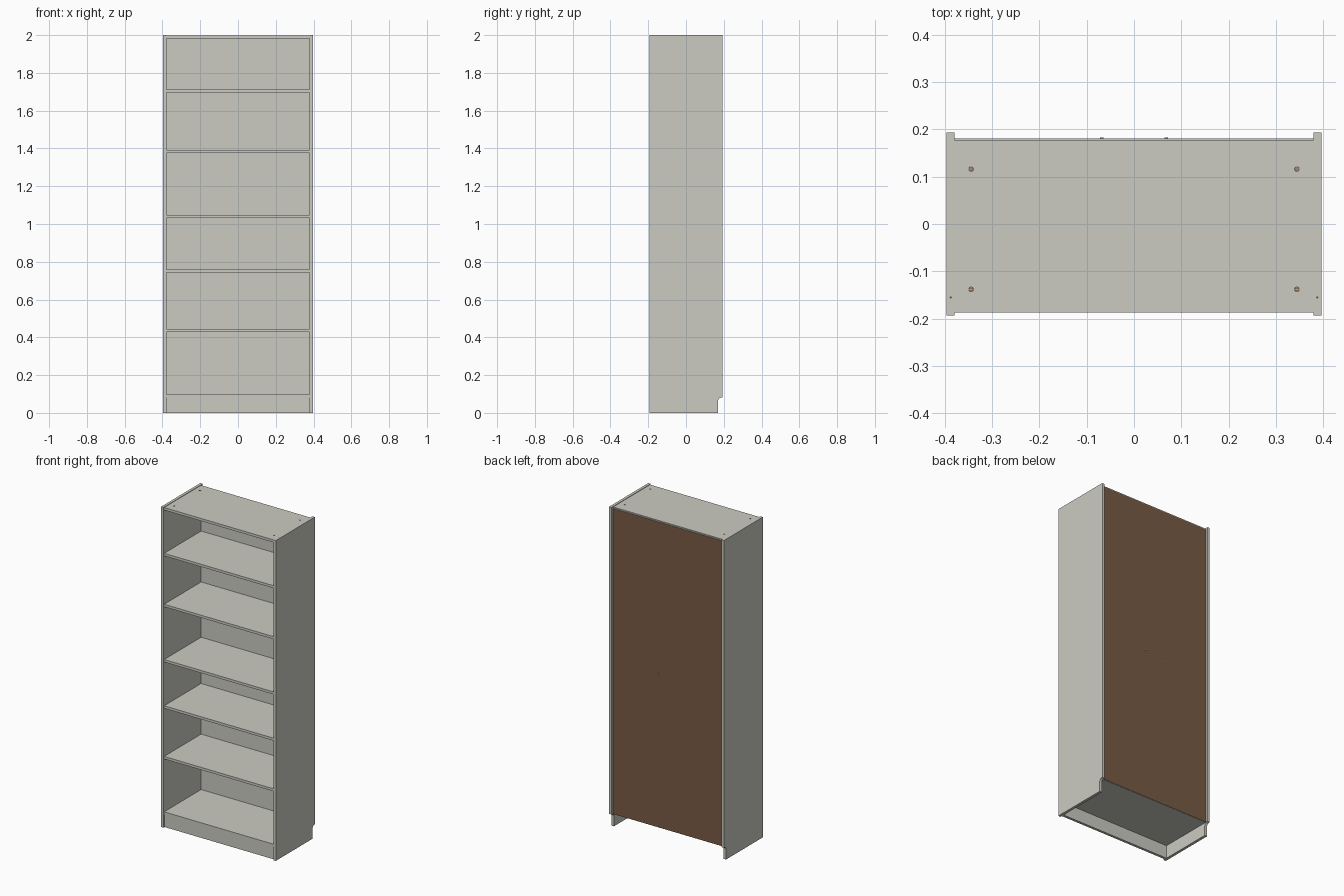
import bpy, bmesh, math

if "Cube" in bpy.data.objects:
    bpy.data.objects.remove(bpy.data.objects["Cube"])


def material(name, rgb):
    m = bpy.data.materials.new(name)
    m.diffuse_color = (*rgb, 1)
    m.use_nodes = True
    m.node_tree.nodes["Principled BSDF"].inputs["Base Color"].default_value = m.diffuse_color
    return m


WHITE = material("warm_white", (0.60, 0.60, 0.545))
BROWN = material("raw_board_brown", (0.19, 0.105, 0.06))
STEEL = material("steel", (0.35, 0.35, 0.33))


def finish(name, bm, *mats):
    bmesh.ops.recalc_face_normals(bm, faces=bm.faces)
    me = bpy.data.meshes.new(name)
    bm.to_mesh(me)
    bm.free()
    ob = bpy.data.objects.new(name, me)
    bpy.context.collection.objects.link(ob)
    for m in mats:
        me.materials.append(m)
    return ob


def board(name, x, y, z, *mats):
    """Box spanning the given (low, high) ranges."""
    bm = bmesh.new()
    bmesh.ops.create_cube(bm, size=1)
    for v in bm.verts:
        v.co = [r[0] if c < 0 else r[1] for c, r in zip(v.co, (x, y, z))]
    return finish(name, bm, *mats)


def disc(name, loc, r, depth, mat, axis="Z", sides=16):
    bm = bmesh.new()
    bmesh.ops.create_cone(bm, cap_ends=True, segments=sides,
                          radius1=r, radius2=r, depth=depth)
    ob = finish(name, bm, mat)
    ob.location = loc
    if axis == "Y":
        ob.rotation_euler.x = math.pi / 2
    return ob


X_IN, X_OUT = 0.379, 0.396
FRONT, BACK, T = -0.187, 0.1775, 0.016

# Side panels with a rounded skirting notch at the lower back
profile = [(-0.193, 0), (0.17, 0), (0.17, 0.062)]
for i in range(1, 7):
    a = math.pi - i * math.pi / 12
    profile.append((0.19 + 0.02 * math.cos(a), 0.062 + 0.02 * math.sin(a)))
profile += [(0.193, 0.082), (0.193, 2), (-0.193, 2)]
for s, side in ((-1, "left"), (1, "right")):
    bm = bmesh.new()
    f = bm.faces.new([bm.verts.new((s * X_IN, y, z)) for y, z in profile])
    ext = bmesh.ops.extrude_face_region(bm, geom=[f])["geom"]
    bmesh.ops.translate(bm, vec=(s * (X_OUT - X_IN), 0, 0),
                        verts=[v for v in ext if isinstance(v, bmesh.types.BMVert)])
    finish(side + "_side_panel", bm, WHITE)
    # small hinge-pin hole on the panel top
    disc(side + "_top_pin", (s * 0.387, -0.155, 2), 0.0025, 0.001, BROWN)

# Top, bottom and five shelves
W = (-X_IN, X_IN)
board("top_panel", W, (FRONT, BACK), (1.981, 1.997), WHITE)
board("bottom_panel", W, (FRONT, BACK), (0.081, 0.097), WHITE)
for i, z in enumerate((0.427, 0.743, 1.032, 1.377, 1.695)):
    board(f"shelf_{i + 1}", W, (FRONT, BACK), (z, z + T), WHITE)

# Plinth board
board("plinth", W, (-0.182, -0.166), (0, 0.081), WHITE)

# Back panel: white inside, raw brown on the outside
back = board("back_panel", (-0.385, 0.385), (BACK, 0.181), (0.082, 1.99), WHITE, BROWN)
for p in back.data.polygons:
    if p.normal.y > 0.5:
        p.material_index = 1

# Screws in the top panel: brown hole with a steel cross
for x in (-0.344, 0.344):
    for y in (-0.138, 0.116):
        disc("screw_hole", (x, y, 1.997), 0.006, 0.001, BROWN)
        board("screw_slot", (x - 0.005, x + 0.005), (y - 0.001, y + 0.001), (1.997, 1.998), STEEL)
        board("screw_slot", (x - 0.001, x + 0.001), (y - 0.005, y + 0.005), (1.997, 1.998), STEEL)

# Nails holding the back panel
for x in (-0.068, 0.068):
    for z in (0.089, 1.04):
        disc("back_nail", (x, 0.1815, z), 0.004, 0.003, STEEL, "Y")
